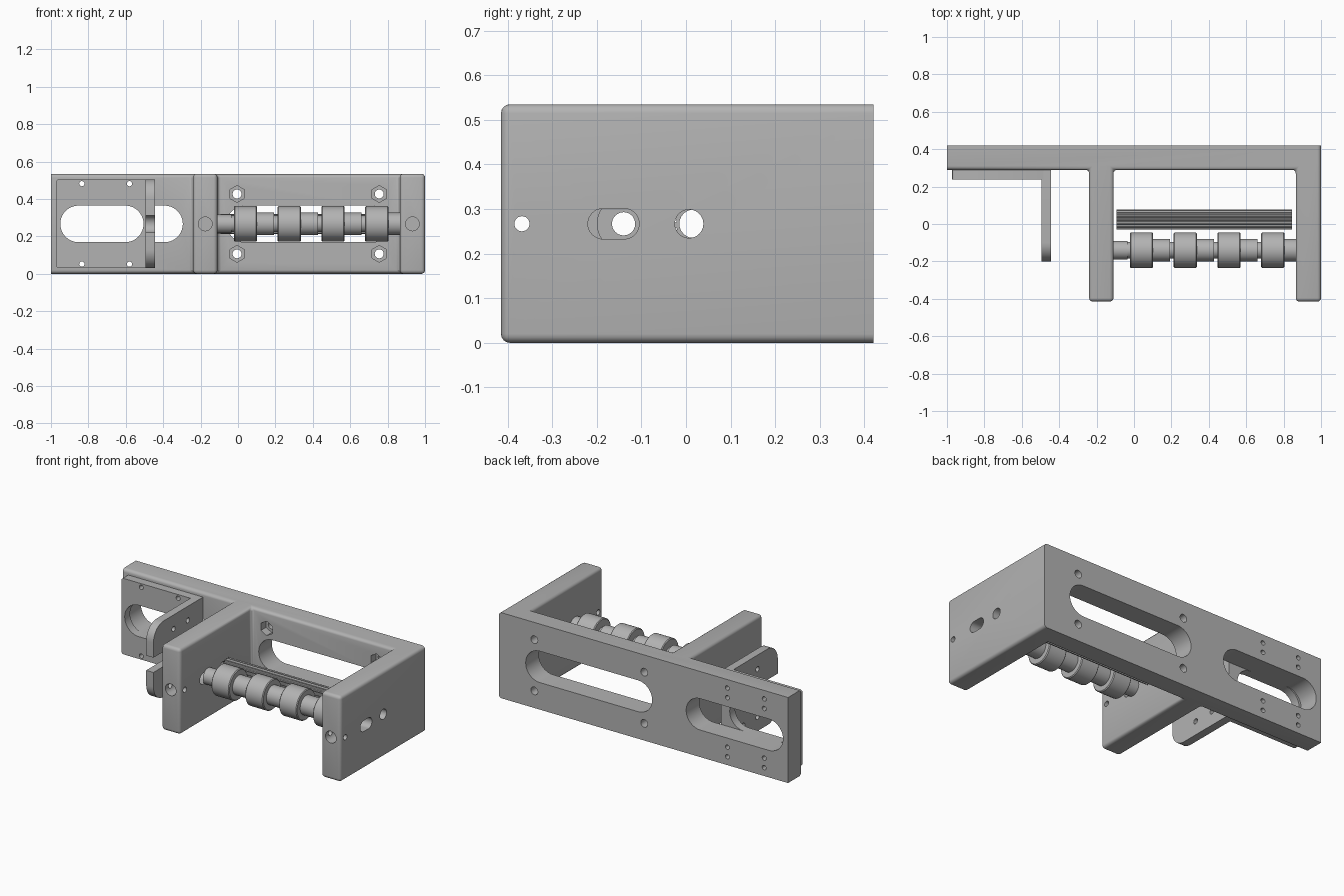
import bpy, bmesh
from math import sin, cos, pi
from mathutils import Matrix

cube = bpy.data.objects.get("Cube")
if cube:
    bpy.data.objects.remove(cube)

grey = bpy.data.materials.new("machined grey")
grey.use_nodes = True
COLOUR = (0.45, 0.45, 0.45, 1)
grey.diffuse_color = COLOUR
grey.node_tree.nodes["Principled BSDF"].inputs["Base Color"].default_value = COLOUR

MID = 0.267          # height of the centre line
parts = []


def finish(bm, name):
    bmesh.ops.recalc_face_normals(bm, faces=bm.faces)
    me = bpy.data.meshes.new(name)
    bm.to_mesh(me)
    bm.free()
    me.materials.append(grey)
    ob = bpy.data.objects.new(name, me)
    bpy.context.collection.objects.link(ob)
    return ob


def prism_mesh(pts, axis, a, b):
    """Extrude a flat outline along an axis from a to b."""
    place = {"x": lambda u, v, t: (t, u, v),
             "y": lambda u, v, t: (u, t, v),
             "z": lambda u, v, t: (u, v, t)}[axis]
    bm = bmesh.new()
    low = [bm.verts.new(place(u, v, a)) for u, v in pts]
    high = [bm.verts.new(place(u, v, b)) for u, v in pts]
    bm.faces.new(low)
    bm.faces.new(high)
    n = len(pts)
    for i in range(n):
        j = (i + 1) % n
        bm.faces.new((low[i], low[j], high[j], high[i]))
    bmesh.ops.recalc_face_normals(bm, faces=bm.faces)
    return bm


def circle(u, v, r, n=24):
    return [(u + r * sin(2 * pi * i / n), v + r * cos(2 * pi * i / n)) for i in range(n)]


def rounded(u0, u1, v0, v1, r, n=10):
    """Rectangle outline with round corners; r of half the height gives a slot."""
    out = []
    for cu, cv, start in ((u1 - r, v1 - r, 0), (u0 + r, v1 - r, 1),
                          (u0 + r, v0 + r, 2), (u1 - r, v0 + r, 3)):
        for i in range(n + 1):
            t = (start + i / n) * pi / 2
            p = (cu + r * cos(t), cv + r * sin(t))
            if not out or abs(p[0] - out[-1][0]) + abs(p[1] - out[-1][1]) > 1e-5:
                out.append(p)
    if abs(out[0][0] - out[-1][0]) + abs(out[0][1] - out[-1][1]) < 1e-5:
        out.pop()
    return out


def slot(u0, u1, h):
    return rounded(u0, u1, MID - h, MID + h, h)


def cut(ob, cutters):
    """Subtract prisms, given as (outline, axis, start, end)."""
    helpers = []
    for spec in cutters:
        c = finish(prism_mesh(*spec), "cutter")
        c.hide_render = True
        m = ob.modifiers.new("cut", "BOOLEAN")
        m.operation, m.solver, m.object = "DIFFERENCE", "EXACT", c
        helpers.append(c)
    dg = bpy.context.evaluated_depsgraph_get()
    me = bpy.data.meshes.new_from_object(ob.evaluated_get(dg))
    ob.modifiers.clear()
    ob.data = me
    for c in helpers:
        bpy.data.objects.remove(c)


# Frame: long back plate with two forward arms
TOP, BACK, FRONT, INNER = 0.535, 0.42, -0.415, 0.29
ARMS = ((-0.24, -0.11), (0.865, 1.0))
outline = [(-1, BACK), (-1, INNER)]
for a, b in ARMS:
    outline += [(a, INNER), (a, FRONT), (b, FRONT), (b, INNER)]
outline[-1] = (1, BACK)
bm = prism_mesh(outline, "z", 0, TOP)
soft = [e for e in bm.edges
        if not all(v.co.y > BACK - 0.01 for v in e.verts)
        and not all(v.co.x < -0.99 for v in e.verts)]
bmesh.ops.bevel(bm, geom=soft, offset=0.02, segments=4, profile=0.5, affect="EDGES")
frame = finish(bm, "frame")

THROUGH = ("y", 0.1, 0.6)
cuts = [(slot(-0.965, -0.295, 0.098), *THROUGH),
        (slot(-0.06, 0.815, 0.098), *THROUGH)]
for x in (-0.005, 0.755):
    for s in (-1, 1):
        z = MID + s * 0.16
        cuts.append((circle(x, z, 0.024), *THROUGH))
        cuts.append((circle(x, z, 0.045, 6), "y", 0.1, 0.34))     # nut pocket
for x in (-0.835, -0.58):
    for s in (-1, 1):
        for d in (0.155, 0.215):
            cuts.append((circle(x, MID + s * d, 0.014, 16), *THROUGH))
for a, b in ARMS:
    side = ("x", a - 0.03, b + 0.03)
    mid = (a + b) / 2
    cuts += [(slot(-0.22, -0.105, 0.034), *side),
             (circle(0.007, MID, 0.032), *side),
             (circle(-0.368, MID, 0.017), *side),
             (circle(mid, MID, 0.037), "y", -0.5, -0.26)]
cut(frame, cuts)
parts.append(frame)

# Sliding bracket: flat foot on the plate and a forked upright
foot = finish(prism_mesh(rounded(-0.972, -0.47, 0.03, 0.505, 0.015, 3), "y", 0.237, INNER),
              "bracket_foot")
holes = [(circle(x, MID + s * 0.215, 0.014, 16), *THROUGH)
         for x in (-0.835, -0.58) for s in (-1, 1)]
cut(foot, [(slot(-0.95, -0.505, 0.098), *THROUGH)] + holes)
parts.append(foot)

upright = finish(prism_mesh(rounded(-0.2, 0.42, 0.03, 0.505, 0.1), "x", -0.495, -0.445),
                 "bracket_upright")
ACROSS = ("x", -0.6, -0.4)
square_end = [(INNER, -0.1), (0.6, -0.1), (0.6, 0.7), (INNER, 0.7)]
holes = [(circle(y, MID + s * 0.15, 0.016, 16), *ACROSS) for y in (0, 0.14) for s in (-1, 1)]
cut(upright, [(square_end, *ACROSS), (slot(-0.4, 0.1, 0.046), *ACROSS)] + holes)
parts.append(upright)

# Stepped hollow roller shaft, turned around the x axis
BORE = 0.026
profile = [(-0.11, BORE), (-0.11, 0.05), (-0.035, 0.05), (-0.035, 0.044)]
for i in range(4):
    x = -0.022 + i * 0.234
    end = x + 0.215 if i < 3 else 0.865
    profile += [(x, 0.044), (x, 0.09), (x + 0.005, 0.095), (x + 0.119, 0.095),
                (x + 0.124, 0.09), (x + 0.124, 0.06), (end, 0.06)]
    if i < 3:
        profile.append((end, 0.044))
profile.append((0.865, BORE))
bm = bmesh.new()
ring = [bm.verts.new((x, 0, r)) for x, r in profile]
loop = [bm.edges.new((ring[i - 1], ring[i])) for i in range(len(ring))]
bmesh.ops.spin(bm, geom=ring + loop, cent=(0, 0, 0), axis=(1, 0, 0),
               angle=2 * pi, steps=40, use_merge=True)
bmesh.ops.remove_doubles(bm, verts=bm.verts, dist=1e-5)
bmesh.ops.transform(bm, matrix=Matrix.Translation((0, -0.14, MID)), verts=bm.verts)
parts.append(finish(bm, "roller_shaft"))

# Grooved hollow bar behind the rollers
teeth = 16
groove = []
for i in range(teeth * 4):
    r = 0.054 if i % 4 < 2 else 0.046
    t = 2 * pi * i / (teeth * 4)
    groove.append((0.024 + r * cos(t), MID + r * sin(t)))
bar = finish(prism_mesh(groove, "x", -0.093, 0.845), "grooved_bar")
cut(bar, [(circle(0.017, MID, 0.032), "x", -0.2, 0.9)])
parts.append(bar)

# Smooth rounded surfaces, keep machined edges sharp
bpy.ops.object.select_all(action="DESELECT")
for ob in parts:
    ob.select_set(True)
bpy.context.view_layer.objects.active = frame
bpy.ops.object.shade_smooth_by_angle(angle=pi / 6)
